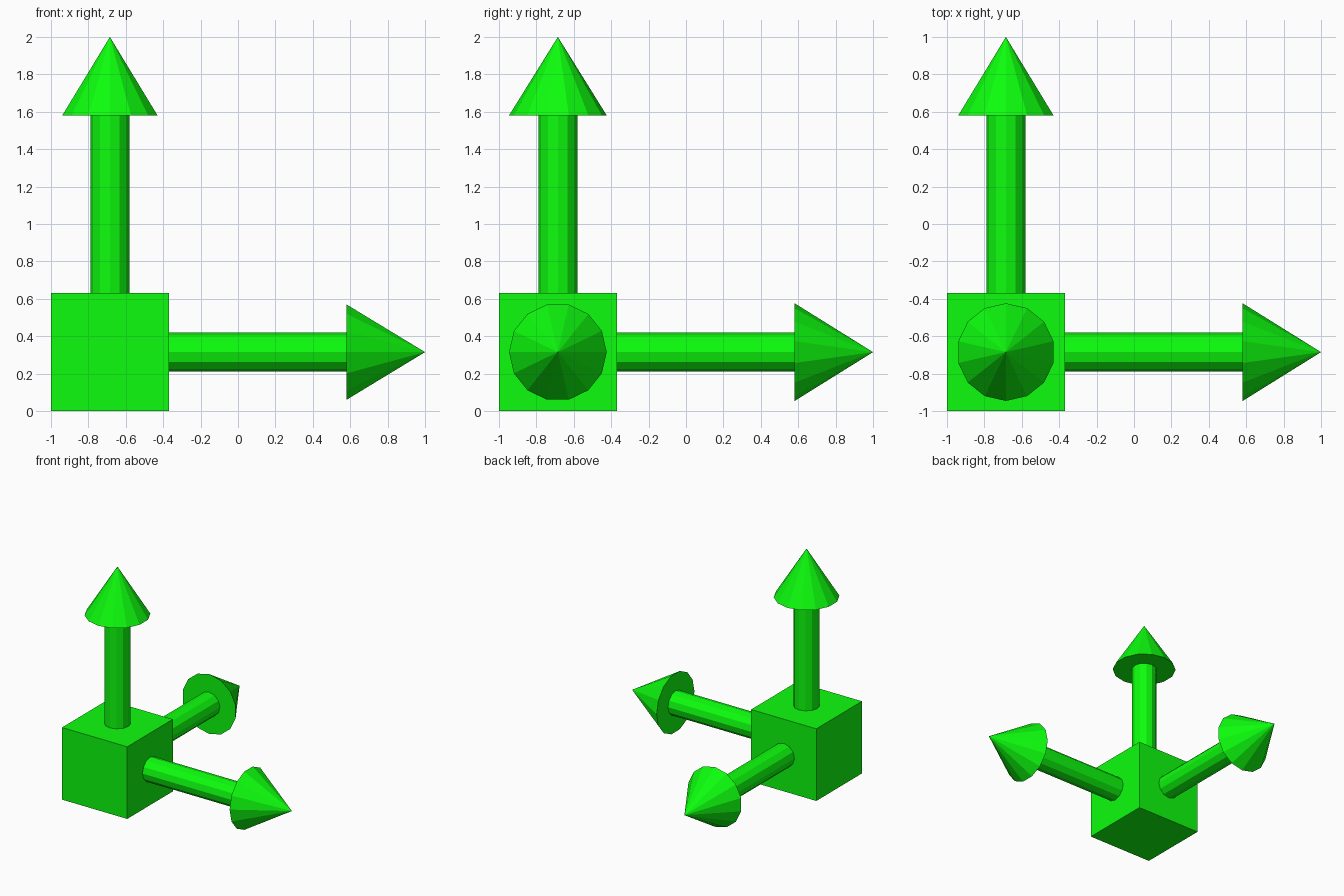
import bpy, bmesh
from math import pi
from mathutils import Matrix, Vector

if "Cube" in bpy.data.objects:
    bpy.data.objects.remove(bpy.data.objects["Cube"])

SIZE = 0.63
CENTRE = Vector((-0.685, -0.685, 0.315))

green = bpy.data.materials.new("green")
green.diffuse_color = (0.004, 0.98, 0.004, 1)
green.use_nodes = True
green.node_tree.nodes["Principled BSDF"].inputs["Base Color"].default_value = green.diffuse_color


def add_object(name, bm, rotation=Matrix.Identity(4)):
    bm.transform(Matrix.Translation(CENTRE) @ rotation)
    mesh = bpy.data.meshes.new(name)
    bm.to_mesh(mesh)
    bm.free()
    mesh.materials.append(green)
    obj = bpy.data.objects.new(name, mesh)
    bpy.context.collection.objects.link(obj)


def add_cone(name, sides, r1, r2, start, end, rotation):
    # Tapered solid along local z, measured from the cube centre
    bm = bmesh.new()
    bmesh.ops.create_cone(bm, cap_ends=True, segments=sides, radius1=r1, radius2=r2,
                          depth=end - start,
                          matrix=Matrix.Translation((0, 0, (start + end) / 2)))
    bmesh.ops.remove_doubles(bm, verts=bm.verts, dist=1e-5)
    add_object(name, bm, rotation)


# Corner cube
bm = bmesh.new()
bmesh.ops.create_cube(bm, size=SIZE)
add_object("origin_cube", bm)

# One arrow along each axis
axes = {
    "x": Matrix.Rotation(pi / 2, 4, "Y"),
    "y": Matrix.Rotation(-pi / 2, 4, "X"),
    "z": Matrix.Identity(4),
}
for axis, rotation in axes.items():
    add_cone(axis + "_arrow_shaft", 12, 0.104, 0.104, SIZE / 2 - 0.01, 1.27, rotation)
    add_cone(axis + "_arrow_head", 14, 0.261, 0.0, 1.266, 1.685, rotation)
